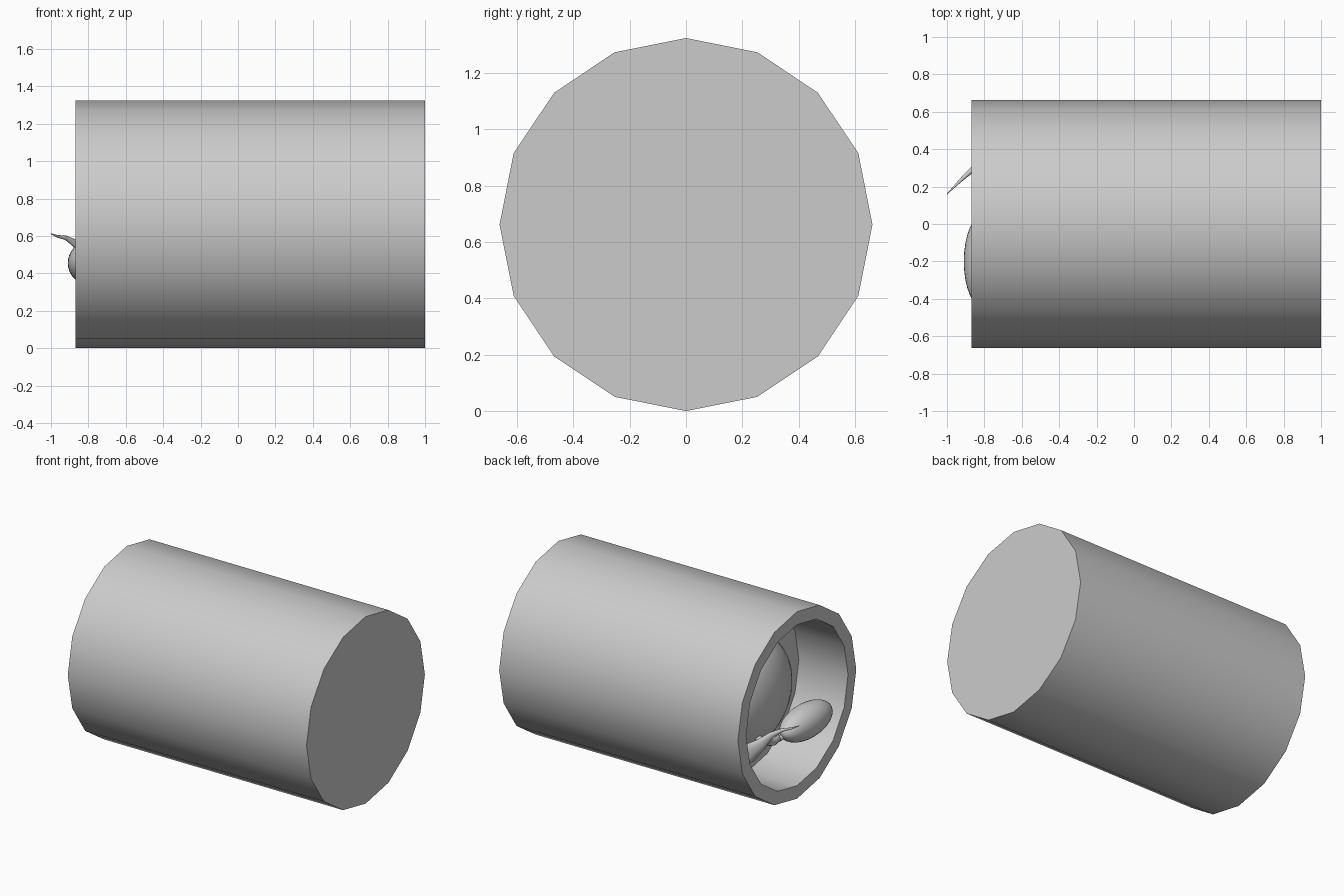
import bpy, bmesh, math
from mathutils import Vector

if "Cube" in bpy.data.objects:
    bpy.data.objects.remove(bpy.data.objects["Cube"])

CZ = 0.662   # height of the pot axis


def finish(name, bm, angle=40):
    bmesh.ops.recalc_face_normals(bm, faces=bm.faces)
    me = bpy.data.meshes.new(name)
    bm.to_mesh(me)
    bm.free()
    ob = bpy.data.objects.new(name, me)
    bpy.context.collection.objects.link(ob)
    bpy.ops.object.select_all(action='DESELECT')
    ob.select_set(True)
    bpy.context.view_layer.objects.active = ob
    bpy.ops.object.shade_smooth_by_angle(angle=math.radians(angle))
    return ob


def loft(name, rings, angle=40):
    """Skin a list of closed rings and cap both ends."""
    bm = bmesh.new()
    vs = [[bm.verts.new(p) for p in r] for r in rings]
    n = len(vs[0])
    for a, b in zip(vs, vs[1:]):
        for i in range(n):
            j = (i + 1) % n
            bm.faces.new((a[i], a[j], b[j], b[i]))
    bm.faces.new(vs[0])
    bm.faces.new(vs[-1])
    return finish(name, bm, angle)


def circle_x(x, r, n=16):
    return [(x, r * math.sin(2 * math.pi * i / n), CZ + r * math.cos(2 * math.pi * i / n))
            for i in range(n)]


def ellipsoid(name, loc, size, tilt=0):
    bpy.ops.mesh.primitive_uv_sphere_add(segments=32, ring_count=16, location=loc,
                                         rotation=(tilt, 0, 0))
    ob = bpy.context.object
    ob.name = name
    ob.scale = size
    bpy.ops.object.shade_smooth()
    return ob


def strand(name, path, n=10):
    """Path entries: x, y, z, half width (up), half thickness (sideways)."""
    rings = []
    pts = [Vector(p[:3]) for p in path]
    for k, p in enumerate(path):
        t = (pts[min(k + 1, len(pts) - 1)] - pts[max(k - 1, 0)]).normalized()
        side = t.cross(Vector((0, 0, 1))).normalized()
        up = side.cross(t).normalized()
        rings.append([pts[k] + up * p[3] * math.cos(2 * math.pi * i / n)
                      + side * p[4] * math.sin(2 * math.pi * i / n) for i in range(n)])
    return loft(name, rings, 60)


# sixteen-sided pot lying on its side, with a recessed floor
loft("pot", [circle_x(1.0, 0.662), circle_x(-0.87, 0.662),
             circle_x(-0.87, 0.57), circle_x(-0.485, 0.57)])

# rounded mound inside the mouth
ellipsoid("mound", (-0.485, 0, CZ), (0.225, 0.38, 0.38))

# broad leaf bulging just past the rim
ellipsoid("broad_leaf", (-0.80, -0.20, 0.455), (0.11, 0.255, 0.115))

# narrow leaf with a pointed tip poking out
strand("narrow_leaf", [
    (-1.0, 0.16, 0.612, 0.002, 0.002), (-0.965, 0.195, 0.598, 0.007, 0.005),
    (-0.92, 0.24, 0.59, 0.012, 0.010), (-0.87, 0.285, 0.56, 0.022, 0.015),
    (-0.82, 0.33, 0.50, 0.04, 0.018), (-0.75, 0.38, 0.43, 0.065, 0.018),
    (-0.66, 0.40, 0.39, 0.05, 0.018), (-0.58, 0.38, 0.38, 0.01, 0.01)])

# stems joining both leaves to the mound
strand("stem", [(-0.50, 0.12, 0.42, 0.025, 0.025), (-0.66, 0.10, 0.40, 0.022, 0.022),
                (-0.77, 0.06, 0.42, 0.02, 0.02), (-0.80, -0.02, 0.44, 0.015, 0.015)])
strand("side_stem", [(-0.76, 0.05, 0.42, 0.02, 0.02), (-0.80, 0.16, 0.44, 0.02, 0.02),
                     (-0.82, 0.26, 0.48, 0.02, 0.02), (-0.85, 0.30, 0.53, 0.012, 0.012)])
